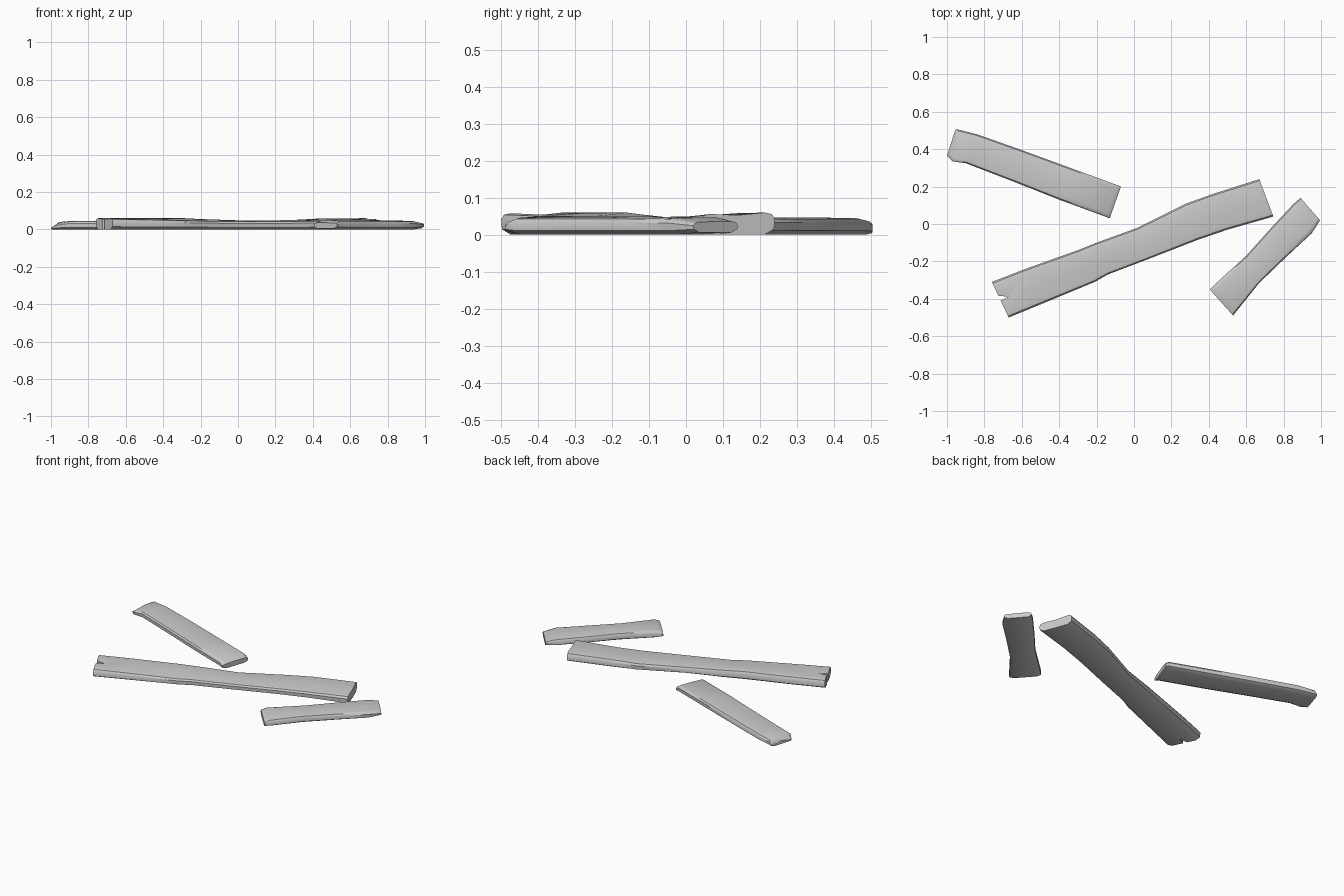
import bpy, bmesh, math
from mathutils import Vector

cube = bpy.data.objects.get("Cube")
if cube:
    bpy.data.objects.remove(cube, do_unlink=True)

grey = bpy.data.materials.new("pale grey wood")
grey.use_nodes = True
colour = (0.6, 0.6, 0.6, 1)
grey.diffuse_color = colour
grey.node_tree.nodes["Principled BSDF"].inputs["Base Color"].default_value = colour


def section(back, front, z_back, z_mid, z_front, base=0.0):
    """Closed plank cross-section with worn corners."""
    a, b = Vector(back), Vector(front)
    across = [(0.14, base, 0), (0.01, z_back * 0.25 + base, 0), (0, z_back * 0.72, 0),
              (0.04, z_back * 0.93, 0), (0.13, z_back, 0), (0.5, z_mid, 0), (0.87, z_front, 0),
              (0.96, z_front * 0.93, 0), (1, z_front * 0.72, 0),
              (0.99, z_front * 0.25 + base, 0), (0.86, base, 0)]
    return [(*a.lerp(b, t), z) for t, z, _ in across]


def plank(name, stations):
    """Loft sections given as (back edge, front edge, heights...)."""
    bm = bmesh.new()
    rings = [[bm.verts.new(p) for p in section(*s)] for s in stations]
    n = len(rings[0])
    for r, s in zip(rings, rings[1:]):
        for i in range(n):
            j = (i + 1) % n
            bm.faces.new((r[i], r[j], s[j], s[i]))
    bm.faces.new(rings[0])
    bm.faces.new(rings[-1])
    bmesh.ops.recalc_face_normals(bm, faces=bm.faces)
    mesh = bpy.data.meshes.new(name)
    bm.to_mesh(mesh)
    bm.free()
    mesh.materials.append(grey)
    obj = bpy.data.objects.new(name, mesh)
    bpy.context.collection.objects.link(obj)
    return obj


def activate(obj):
    bpy.ops.object.select_all(action="DESELECT")
    obj.select_set(True)
    bpy.context.view_layer.objects.active = obj


def split_end(obj, tip, side_a, side_b):
    """Cut a wedge-shaped crack right through the plank."""
    bm = bmesh.new()
    face = bm.faces.new([bm.verts.new((*p, -0.1)) for p in (tip, side_a, side_b)])
    top = bmesh.ops.extrude_face_region(bm, geom=[face])["geom"]
    bmesh.ops.translate(bm, vec=(0, 0, 0.3),
                        verts=[v for v in top if isinstance(v, bmesh.types.BMVert)])
    bmesh.ops.recalc_face_normals(bm, faces=bm.faces)
    mesh = bpy.data.meshes.new("crack_cutter")
    bm.to_mesh(mesh)
    bm.free()
    mesh.materials.append(grey)
    cutter = bpy.data.objects.new("crack_cutter", mesh)
    cutter.hide_render = True
    bpy.context.collection.objects.link(cutter)
    activate(obj)
    mod = obj.modifiers.new("crack", "BOOLEAN")
    mod.operation, mod.object, mod.solver = "DIFFERENCE", cutter, "EXACT"
    bpy.ops.object.modifier_apply(modifier=mod.name)
    bpy.data.objects.remove(cutter, do_unlink=True)


# Long plank, thicker at both ends
long_plank = plank("long_plank", [
    ((-0.76, -0.31), (-0.67, -0.50), 0.06, 0.052, 0.058),
    ((-0.58, -0.24), (-0.50, -0.43), 0.06, 0.054, 0.055),
    ((-0.30, -0.14), (-0.21, -0.31), 0.06, 0.052, 0.048),
    ((-0.20, -0.10), (-0.14, -0.27), 0.055, 0.05, 0.046),
    ((0.02, -0.02), (0.07, -0.19), 0.046, 0.047, 0.045),
    ((0.28, 0.11), (0.34, -0.085), 0.05, 0.05, 0.046),
    ((0.42, 0.16), (0.50, -0.03), 0.058, 0.053, 0.048),
    ((0.67, 0.24), (0.745, 0.04), 0.06, 0.053, 0.056),
])
split_end(long_plank, (-0.67, -0.387), (-0.75, -0.385), (-0.73, -0.42))

# Back plank, with a sloping broken tip
back_plank = plank("back_plank", [
    ((-0.955, 0.505), (-1.0, 0.365), 0.018, 0.02, 0.01),
    ((-0.94, 0.505), (-0.97, 0.335), 0.038, 0.04, 0.032),
    ((-0.84, 0.48), (-0.90, 0.325), 0.045, 0.045, 0.045),
    ((-0.60, 0.395), (-0.64, 0.225), 0.046, 0.047, 0.045),
    ((-0.34, 0.30), (-0.40, 0.13), 0.046, 0.047, 0.045),
    ((-0.09, 0.208), (-0.155, 0.04), 0.045, 0.045, 0.043),
    ((-0.07, 0.20), (-0.13, 0.03), 0.03, 0.03, 0.028),
])

# Short plank, slightly narrower in the middle
short_plank = plank("short_plank", [
    ((0.405, -0.35), (0.53, -0.49), 0.036, 0.036, 0.034, 0.006),
    ((0.43, -0.325), (0.55, -0.465), 0.048, 0.05, 0.046),
    ((0.60, -0.17), (0.67, -0.315), 0.048, 0.05, 0.046),
    ((0.72, -0.035), (0.81, -0.18), 0.047, 0.049, 0.046),
    ((0.85, 0.105), (0.95, -0.05), 0.046, 0.046, 0.044),
    ((0.89, 0.14), (0.995, 0.02), 0.036, 0.036, 0.034, 0.006),
])

for obj in (long_plank, back_plank, short_plank):
    activate(obj)
    bpy.ops.object.shade_smooth_by_angle(angle=math.radians(40))
